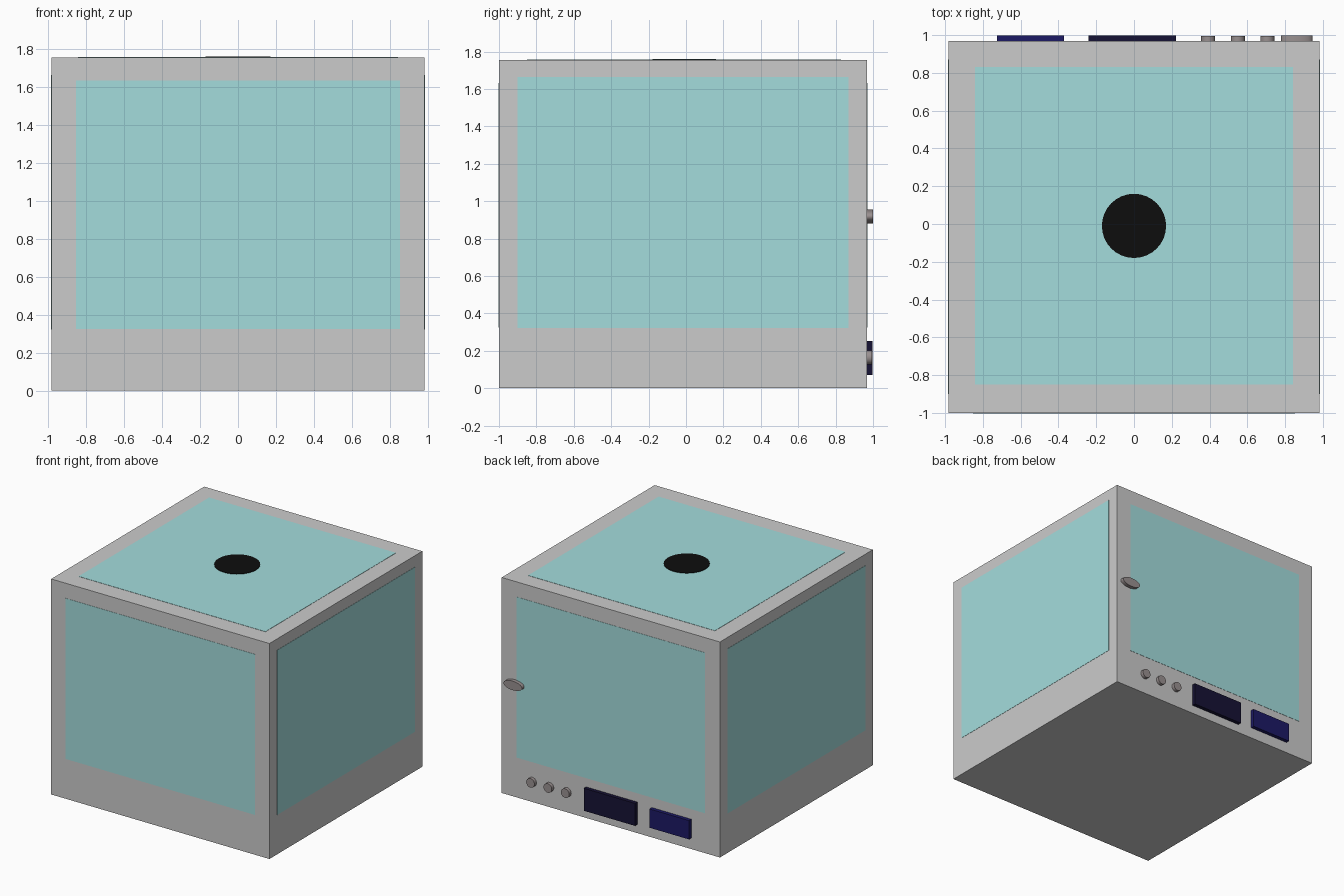
import bpy
import math

if "Cube" in bpy.data.objects:
    bpy.data.objects.remove(bpy.data.objects["Cube"])


def material(name, rgb):
    m = bpy.data.materials.new(name)
    m.diffuse_color = (*rgb, 1)
    m.use_nodes = True
    m.node_tree.nodes["Principled BSDF"].inputs["Base Color"].default_value = m.diffuse_color
    return m


glass = material("pale_teal", (0.37, 0.72, 0.72))
black = material("black", (0.004, 0.004, 0.004))
dark_navy = material("dark_navy", (0.008, 0.006, 0.035))
navy = material("navy", (0.012, 0.01, 0.13))
shell = material("light_grey", (0.69, 0.71, 0.70))
metal = material("warm_grey", (0.32, 0.28, 0.28))


def box(name, x, y, z, mat):
    """Box from (min, max) ranges on each axis."""
    bpy.ops.mesh.primitive_cube_add(size=1, location=[sum(r) / 2 for r in (x, y, z)])
    ob = bpy.context.object
    ob.name = name
    ob.scale = [r[1] - r[0] for r in (x, y, z)]
    bpy.ops.object.transform_apply(location=False, rotation=False, scale=True)
    ob.data.materials.append(mat)
    return ob


def disc(name, centre, radii, depth, mat, facing_back=False):
    """Elliptical cylinder, lying flat or facing +y."""
    rot = (math.pi / 2, 0, 0) if facing_back else (0, 0, 0)
    bpy.ops.mesh.primitive_cylinder_add(vertices=32, radius=1, depth=depth,
                                        location=centre, rotation=rot)
    ob = bpy.context.object
    ob.name = name
    ob.scale = (radii[0], radii[1], 1)
    bpy.ops.object.transform_apply(location=False, rotation=True, scale=True)
    ob.data.materials.append(mat)
    bpy.ops.object.shade_smooth_by_angle()
    return ob


# Cabinet
W, FRONT, BACK, TOP = 0.983, -1.0, 0.968, 1.755
box("cabinet", (-W, W), (FRONT, BACK), (0, TOP), shell)

# Window panes, almost flush with the cabinet
T = 0.002
box("front_window", (-0.853, 0.853), (FRONT - T, FRONT + T), (0.325, 1.633), glass)
box("door_window", (-0.85, 0.85), (BACK - T, BACK + T), (0.325, 1.633), glass)
for side, s in (("left", -1), ("right", 1)):
    box(side + "_window", (s * W - T, s * W + T), (-0.90, 0.87), (0.322, 1.663), glass)
box("top_window", (-0.842, 0.842), (-0.85, 0.83), (TOP - T, TOP + T), glass)

# Round vent on the roof
disc("roof_vent", (0, -0.01, TOP), (0.17, 0.17), 0.012, black)

# Control row and door handle on the back face
box("main_display", (-0.24, 0.222), (BACK - 0.005, 0.998), (0.07, 0.253), dark_navy)
box("small_display", (-0.726, -0.37), (BACK - 0.005, 0.998), (0.09, 0.243), navy)
for i, x in enumerate((0.393, 0.55, 0.706)):
    disc(f"button_{i + 1}", (x, 0.98, 0.165), (0.037, 0.037), 0.03, metal, True)
disc("door_handle", (0.862, 0.981, 0.918), (0.084, 0.037), 0.036, metal, True)
